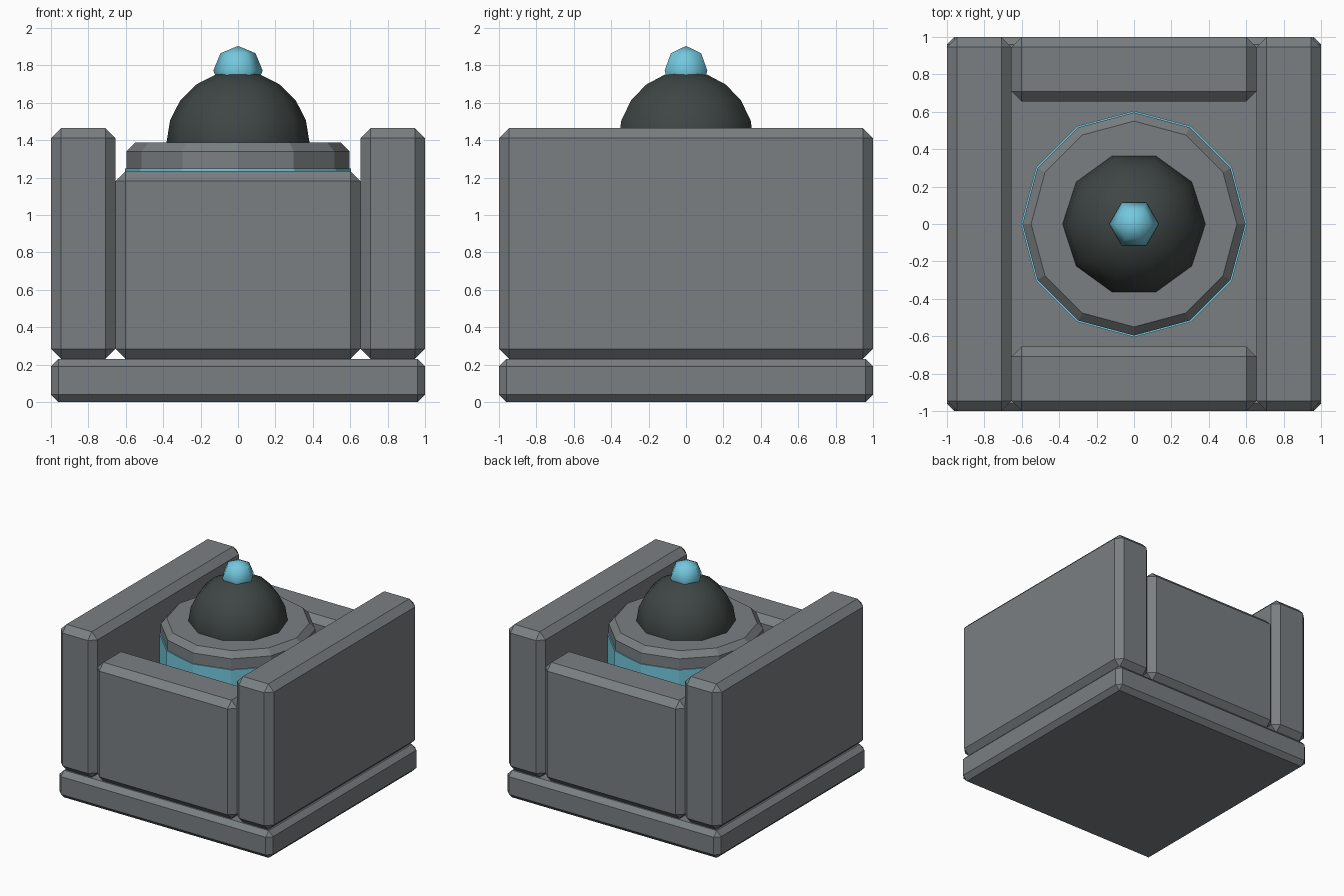
import bpy, bmesh, math

if "Cube" in bpy.data.objects:
    bpy.data.objects.remove(bpy.data.objects["Cube"])


def material(name, rgb):
    m = bpy.data.materials.new(name)
    m.diffuse_color = (*rgb, 1)
    m.use_nodes = True
    m.node_tree.nodes["Principled BSDF"].inputs["Base Color"].default_value = m.diffuse_color
    return m


GREY = material("grey_metal", (0.195, 0.212, 0.223))
DARK = material("dark_dome", (0.048, 0.061, 0.058))
BLUE = material("light_blue", (0.171, 0.578, 0.730))


def finish(name, bm, mat, smooth=False):
    bmesh.ops.remove_doubles(bm, verts=bm.verts, dist=1e-5)
    bmesh.ops.recalc_face_normals(bm, faces=bm.faces)
    for f in bm.faces:
        f.smooth = smooth
    me = bpy.data.meshes.new(name)
    bm.to_mesh(me)
    bm.free()
    me.materials.append(mat)
    ob = bpy.data.objects.new(name, me)
    bpy.context.collection.objects.link(ob)
    return ob


def block(name, lo, hi, chamfer):
    """Box between two corners with all edges chamfered."""
    bm = bmesh.new()
    bmesh.ops.create_cube(bm, size=1)
    for v in bm.verts:
        v.co = [(a + b) / 2 + c * (b - a) for a, b, c in zip(lo, hi, v.co)]
    bmesh.ops.bevel(bm, geom=bm.edges[:], offset=chamfer, offset_type='OFFSET',
                    segments=1, profile=0.5, affect='EDGES')
    return finish(name, bm, GREY)


def lathe(name, profile, sides, mat, smooth=False):
    """Turn a (radius, z) profile around the z axis; ends lie on the axis."""
    bm = bmesh.new()
    rings = [[bm.verts.new((r * math.cos(2 * math.pi * i / sides),
                            r * math.sin(2 * math.pi * i / sides), z))
              for i in range(sides)] if r > 0 else [bm.verts.new((0, 0, z))] * sides
             for r, z in profile]
    for a, b in zip(rings, rings[1:]):
        for i in range(sides):
            j = (i + 1) % sides
            quad = list(dict.fromkeys([a[i], a[j], b[j], b[i]]))
            bm.faces.new(quad)
    return finish(name, bm, mat, smooth)


def ball(name, radius, z, sides, rings, mat):
    prof = [(radius * math.sin(math.pi * k / rings) if 0 < k < rings else 0,
             z - radius * math.cos(math.pi * k / rings)) for k in range(rings + 1)]
    return lathe(name, prof, sides, mat, True)


# Base slab
block("base", (-1, -1, 0), (1, 1, 0.23), 0.04)

# Tall side walls and lower front and back walls
block("left_wall", (-1, -1, 0.23), (-0.655, 1, 1.465), 0.054)
block("right_wall", (0.655, -1, 0.23), (1, 1, 1.465), 0.054)
block("front_wall", (-0.655, -1, 0.23), (0.655, -0.655, 1.235), 0.054)
block("back_wall", (-0.655, 0.655, 0.23), (0.655, 1, 1.235), 0.054)

# Blue drum with grey chamfered cap
lathe("drum", [(0, 0.23), (0.605, 0.23), (0.605, 1.25), (0, 1.25)], 12, BLUE)
lathe("cap", [(0, 1.2), (0.596, 1.2), (0.596, 1.34), (0.55, 1.388), (0, 1.388)], 12, GREY)

# Dome and tip
ball("dome", 0.382, 1.388, 10, 10, DARK)
ball("tip", 0.132, 1.772, 6, 4, BLUE)
